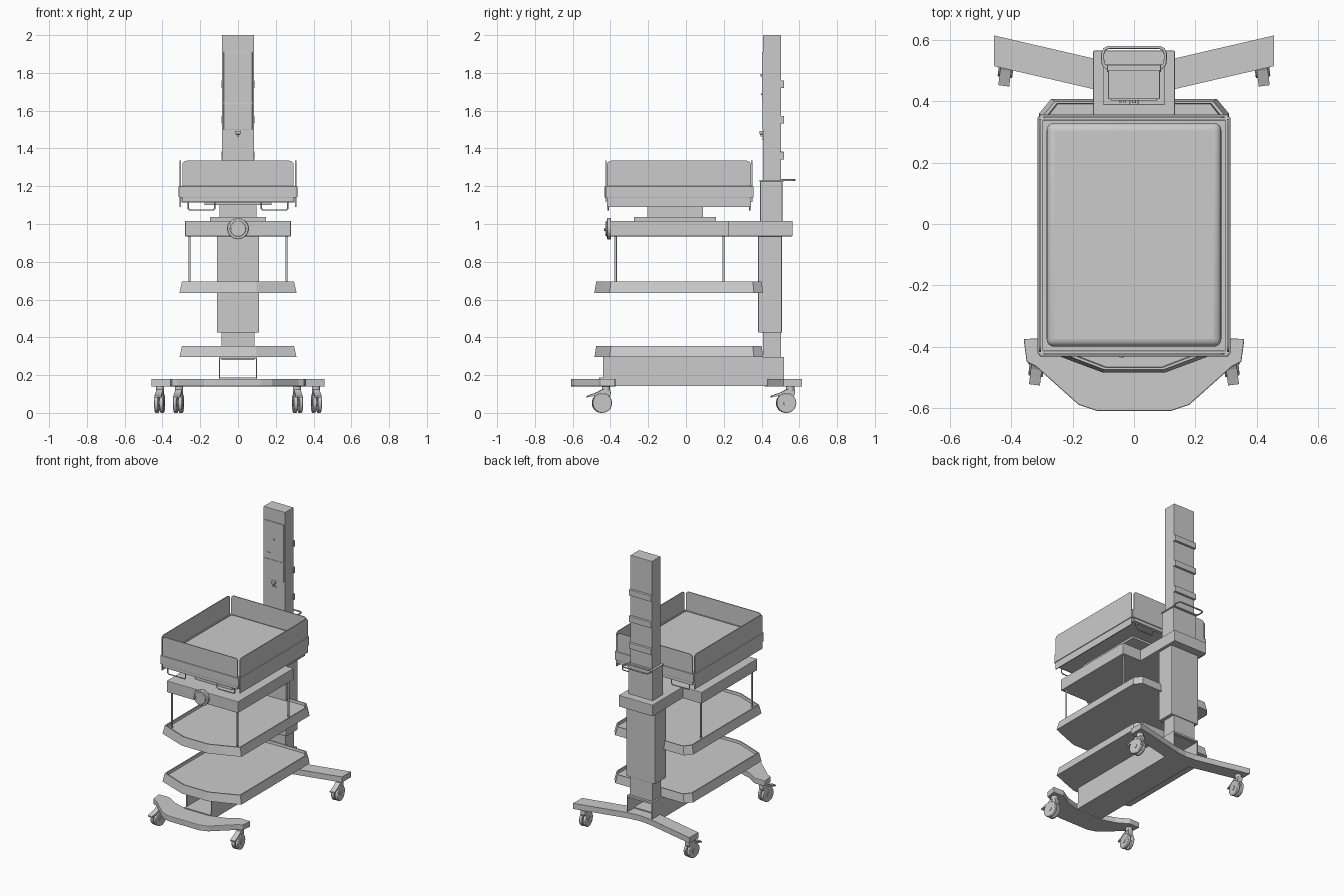
import bpy, bmesh, math
from mathutils import Matrix, Vector

if "Cube" in bpy.data.objects:
    bpy.data.objects.remove(bpy.data.objects["Cube"])


def finish(name, bm, bevel=0, segs=2, smooth=False):
    bmesh.ops.recalc_face_normals(bm, faces=bm.faces)
    me = bpy.data.meshes.new(name)
    bm.to_mesh(me)
    bm.free()
    ob = bpy.data.objects.new(name, me)
    bpy.context.collection.objects.link(ob)
    if bevel:
        m = ob.modifiers.new("bevel", 'BEVEL')
        m.width, m.segments = bevel, segs
    if smooth:
        bpy.context.view_layer.objects.active = ob
        ob.select_set(True)
        bpy.ops.object.shade_smooth_by_angle(angle=math.radians(35))
        ob.select_set(False)
    return ob


def box(name, x0, x1, y0, y1, z0, z1, bevel=0, segs=2, smooth=False):
    bm = bmesh.new()
    mat = Matrix.Translation(((x0 + x1) / 2, (y0 + y1) / 2, (z0 + z1) / 2))
    bmesh.ops.create_cube(bm, size=1, matrix=mat @ Matrix.Diagonal((x1 - x0, y1 - y0, z1 - z0, 1)))
    return finish(name, bm, bevel, segs, smooth)


def cyl(name, p, r, depth, axis='Z', segs=24, bevel=0):
    bm = bmesh.new()
    rot = {'Z': Matrix(), 'X': Matrix.Rotation(math.pi / 2, 4, 'Y'), 'Y': Matrix.Rotation(math.pi / 2, 4, 'X')}[axis]
    bmesh.ops.create_cone(bm, cap_ends=True, segments=segs, radius1=r, radius2=r, depth=depth,
                          matrix=Matrix.Translation(p) @ rot)
    return finish(name, bm, bevel, 2, True)


def prism(name, pts, direction, bevel=0):
    """Extrude a closed 3D outline along a vector."""
    bm = bmesh.new()
    f = bm.faces.new([bm.verts.new(p) for p in pts])
    r = bmesh.ops.extrude_face_region(bm, geom=[f])
    bmesh.ops.translate(bm, vec=direction, verts=[v for v in r['geom'] if isinstance(v, bmesh.types.BMVert)])
    return finish(name, bm, bevel)


def tube(name, pts, r, cyclic=False):
    cu = bpy.data.curves.new(name, 'CURVE')
    cu.dimensions, cu.bevel_depth, cu.bevel_resolution, cu.use_fill_caps = '3D', r, 2, True
    s = cu.splines.new('POLY')
    s.points.add(len(pts) - 1)
    for q, p in zip(s.points, pts):
        q.co = (*p, 1)
    s.use_cyclic_u = cyclic
    ob = bpy.data.objects.new(name, cu)
    bpy.context.collection.objects.link(ob)


def mirrored(half):
    """Complete a half outline (x >= 0, ordered) with its mirror image."""
    return half + [(-x, y) for x, y in reversed(half) if x > 0]


def rounded_top(w0, w1, z0, z1, r, n=5):
    pts = [(w0, z0), (w1, z0)]
    for cx, a0 in ((w1 - r, 0), (w0 + r, 90)):
        for i in range(n + 1):
            a = math.radians(a0 + 90 * i / n)
            pts.append((cx + r * math.cos(a), z1 - r + r * math.sin(a)))
    return pts


# base: front foot, rear foot, spine
foot = mirrored([(0.12, -0.61), (0.18, -0.59), (0.32, -0.465), (0.35, -0.45), (0.36, -0.375),
                 (0.28, -0.372), (0.2, -0.42), (0.1, -0.45)])
prism("front_foot", [(x, y, 0.14) for x, y in foot], (0, 0, 0.04), 0.004)
rear = mirrored([(0.0, 0.415), (0.07, 0.425), (0.133, 0.44), (0.457, 0.515), (0.457, 0.615),
                 (0.133, 0.54), (0.07, 0.527), (0.0, 0.52)])
prism("rear_foot", [(x, y, 0.14) for x, y in rear[:8] + rear[8:]], (0, 0, 0.04))
box("base_spine", -0.1, 0.1, -0.46, 0.45, 0.142, 0.187)
for s in (-1, 1):
    box("spine_side_wall", *sorted((s * 0.094, s * 0.1)), -0.44, 0.52, 0.18, 0.29)
box("spine_cover", -0.1, 0.1, -0.44, 0.52, 0.284, 0.297)


# casters
def caster(x, y, turn):
    parts = [cyl("caster_wheel", (s * 0.014, 0, 0.052), 0.052, 0.02, 'X', 28, 0.004) for s in (-1, 1)]
    parts.append(cyl("caster_axle", (0, 0, 0.052), 0.016, 0.054, 'X'))
    parts.append(cyl("caster_stem", (0, 0.022, 0.128), 0.022, 0.03))
    fork = [(-0.02, 0.075), (-0.042, 0.1), (0.0, 0.125), (0.044, 0.122), (0.046, 0.1), (0.018, 0.045), (-0.012, 0.045)]
    parts.append(prism("caster_fork", [(-0.018, a, b) for a, b in fork], (0.036, 0, 0), 0.002))
    pedal = [(-0.03, 0.108), (-0.08, 0.09), (-0.08, 0.082), (-0.03, 0.092)]
    parts.append(prism("caster_brake", [(-0.018, a, b) for a, b in pedal], (0.036, 0, 0)))
    m = Matrix.Translation((x, y, 0)) @ Matrix.Rotation(turn, 4, 'Z')
    for p in parts:
        p.data.transform(m)


for s in (-1, 1):
    caster(s * 0.415, 0.53, s * 0.12)
    caster(s * 0.315, -0.445, s * 0.12)


# shelf trays
def shelf(name, z):
    out = mirrored([(0.1, -0.485), (0.2, -0.448), (0.31, -0.405), (0.31, 0.36), (0.27, 0.408)])
    bm = bmesh.new()
    rings = []
    for fx, fy, h in ((1, 1, 0), (0.957, 0.98, 0.06), (0.93, 0.965, 0.06), (0.92, 0.96, 0.042)):
        rings.append([bm.verts.new((x * fx, y * fy, z + h)) for x, y in out])
    n = len(out)
    for a, b in zip(rings, rings[1:]):
        for i in range(n):
            bm.faces.new((a[i], a[(i + 1) % n], b[(i + 1) % n], b[i]))
    bm.faces.new(rings[0])
    bm.faces.new(rings[-1])
    finish(name, bm)


shelf("lower_shelf", 0.295)
shelf("upper_shelf", 0.635)
for x in (-0.257, 0.257):
    for y in (-0.372, 0.198):
        cyl("shelf_hanger_rod", (x, y, 0.81), 0.006, 0.27, segs=12)

# column, stacked sections
box("column_foot", -0.088, 0.088, 0.407, 0.503, 0.28, 0.43)
box("column_sleeve", -0.112, 0.112, 0.382, 0.508, 0.425, 0.95, 0.004)
box("column_middle", -0.095, 0.095, 0.393, 0.51, 1.0, 1.225, 0.004)
box("column_upper", -0.084, 0.084, 0.407, 0.503, 1.22, 2.0, 0.002)
for z in (1.74, 1.552, 1.362):
    box("column_rear_rail", -0.088, 0.088, 0.495, 0.519, z - 0.021, z + 0.021, 0.003)
box("column_display_panel", -0.076, 0.076, 0.402, 0.41, 1.642, 1.91, 0.002)
box("column_lower_panel", -0.076, 0.076, 0.404, 0.41, 1.5, 1.638, 0.002)
cyl("column_button", (0, 0.4, 1.787), 0.006, 0.01, 'Y', 12)
for x in (-0.045, -0.03):
    cyl("column_small_button", (x, 0.4, 1.686), 0.004, 0.008, 'Y', 12)
box("column_latch", -0.014, 0.014, 0.388, 0.41, 1.475, 1.492, 0.003)
box("column_latch_stem", -0.006, 0.006, 0.395, 0.41, 1.462, 1.476)
box("column_slot", -0.016, 0.016, 0.403, 0.41, 1.448, 1.453)

# collar and push handle behind the column
box("column_collar", -0.1, 0.1, 0.388, 0.52, 1.224, 1.234, 0.003)
tube("push_handle", [(x, y, 1.232) for x, y in mirrored(
    [(0.085, 0.505), (0.1, 0.52), (0.102, 0.535), (0.102, 0.556), (0.096, 0.57), (0.082, 0.576)])], 0.005, True)

# support platform, bracket and front knob
box("support_platform", -0.28, 0.28, -0.4, 0.225, 0.935, 1.016, 0.003)
box("column_bracket", -0.133, 0.133, 0.22, 0.565, 0.935, 1.016, 0.003)
cyl("tilt_knob", (0, -0.408, 0.975), 0.056, 0.022, 'Y', 32, 0.004)
cyl("tilt_knob_hub", (0, -0.41, 0.975), 0.042, 0.03, 'Y', 32, 0.003)
cyl("tilt_knob_grip", (-0.04, -0.425, 0.972), 0.008, 0.02, 'Y', 12)

# pedestal under the bed
box("pedestal_plate", -0.147, 0.147, -0.275, 0.16, 1.015, 1.037)
box("pedestal_block", -0.098, 0.098, -0.205, 0.09, 1.035, 1.105)
box("pedestal_top", -0.177, 0.177, -0.3, 0.2, 1.1, 1.118)

# bed tray and mattress
box("bed_tray", -0.299, 0.299, -0.414, 0.338, 1.115, 1.15)
box("mattress", -0.285, 0.285, -0.4, 0.33, 1.145, 1.217, 0.025, 4, True)

# clear guard panels with rounded upper corners, and their holding rails
for s in (-1, 1):
    prism("side_guard", [(s * 0.303, a, b) for a, b in rounded_top(-0.418, 0.343, 1.09, 1.335, 0.022)],
          (s * 0.006, 0, 0))
    box("side_guard_rail", *sorted((s * 0.296, s * 0.314)), -0.425, 0.35, 1.14, 1.2, 0.003)
for y, d in ((-0.42, -1), (0.345, 1)):
    prism("end_guard", [(a, y, b) for a, b in rounded_top(-0.295, 0.295, 1.117, 1.335, 0.022)],
          (0, d * 0.006, 0))
    box("end_guard_rail", -0.308, 0.308, *sorted((y - d * 0.007, y + d * 0.012)), 1.14, 1.2, 0.003)
    # wire grips hanging under each end
    for s in (-1, 1):
        tube("wire_grip", [(s * x, y - d * 0.008, z) for x, z in
                           [(0.123, 1.12), (0.123, 1.082), (0.131, 1.074), (0.255, 1.074), (0.263, 1.082),
                            (0.263, 1.12)]], 0.004)
